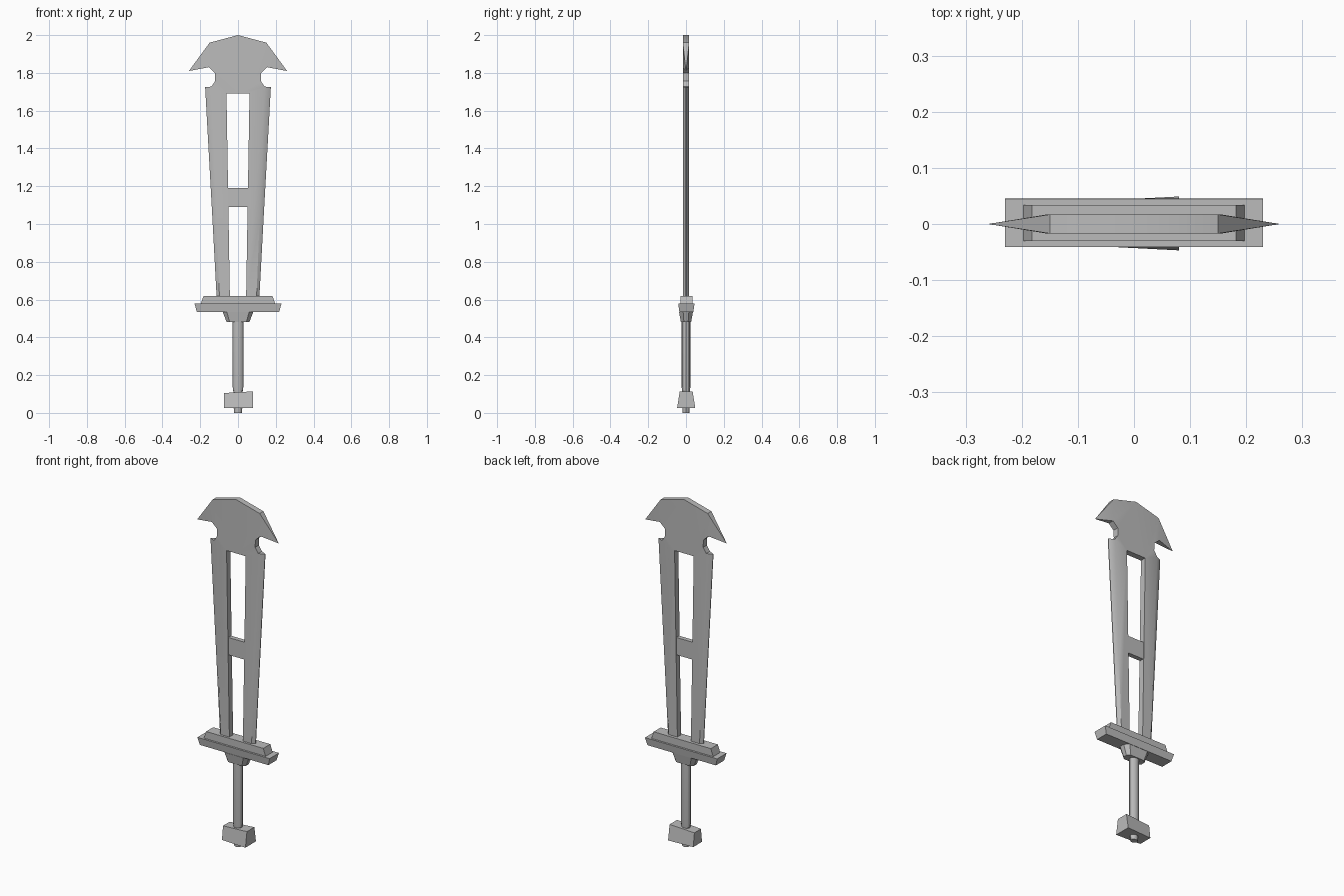
import bpy, bmesh, math

default = bpy.data.objects.get("Cube")
if default:
    bpy.data.objects.remove(default, do_unlink=True)

# Single steel colour
steel = bpy.data.materials.new("steel_grey")
steel.use_nodes = True
grey = (0.5, 0.5, 0.5, 1)
steel.diffuse_color = grey
steel.node_tree.nodes["Principled BSDF"].inputs["Base Color"].default_value = grey


def finish(name, bm, mirror=False, smooth=False):
    bmesh.ops.recalc_face_normals(bm, faces=bm.faces[:])
    mesh = bpy.data.meshes.new(name)
    bm.to_mesh(mesh)
    bm.free()
    mesh.materials.append(steel)
    obj = bpy.data.objects.new(name, mesh)
    bpy.context.collection.objects.link(obj)
    if mirror:
        mod = obj.modifiers.new("mirror", 'MIRROR')
        mod.use_clip = True
    if smooth:
        bpy.ops.object.select_all(action='DESELECT')
        obj.select_set(True)
        bpy.context.view_layer.objects.active = obj
        bpy.ops.object.shade_smooth_by_angle(angle=math.radians(32))
    return obj


def loft(name, rings, smooth=False):
    """Skin a stack of (z, outline) rings and cap both ends."""
    bm = bmesh.new()
    loops = [[bm.verts.new((x, y, z)) for x, y in pts] for z, pts in rings]
    n = len(loops[0])
    for low, high in zip(loops, loops[1:]):
        for i in range(n):
            j = (i + 1) % n
            bm.faces.new((low[i], low[j], high[j], high[i]))
    bm.faces.new(loops[0][::-1])
    bm.faces.new(loops[-1])
    return finish(name, bm, smooth=smooth)


def rect(x, y, cy=0.002):
    return [(-x, cy - y), (x, cy - y), (x, cy + y), (-x, cy + y)]


def chamfered(x, y, c):
    return [(-x + c, -y), (x - c, -y), (x, -y + c), (x, y - c),
            (x - c, y), (-x + c, y), (-x, y - c), (-x, -y + c)]


def oval(x, y, n=12):
    return [(x * math.cos(math.tau * i / n), y * math.sin(math.tau * i / n))
            for i in range(n)]


# Blade half: named points (x, z, half thickness) and flat panels
T, E = 0.017, 0.002
points = {
    "crown": (0, 2.0, T), "shoulder": (0.15, 1.96, T), "barb": (0.26, 1.81, 0),
    "under": (0.155, 1.83, T), "notch_a": (0.123, 1.80, T),
    "notch_b": (0.121, 1.757, T), "notch_c": (0.141, 1.727, T),
    "edge_top": (0.174, 1.725, E), "edge_mid": (0.135, 1.02, E),
    "edge_low": (0.113, 0.61, E), "flat_mid": (0.114, 1.02, T),
    "flat_low": (0.098, 0.61, T), "slot_low": (0.043, 0.61, T),
    "slot_top": (0.061, 1.69, T), "slot_centre": (0, 1.69, T),
}
panels = [
    "crown shoulder under notch_a notch_b notch_c slot_top slot_centre",
    "shoulder barb under",
    "slot_top notch_c flat_mid flat_low slot_low",
    "notch_c edge_top edge_mid flat_mid",
    "flat_mid edge_mid edge_low flat_low",
]
bm = bmesh.new()
front = {k: bm.verts.new((x, -h, z)) for k, (x, z, h) in points.items()}
back = {k: bm.verts.new((x, h, z)) for k, (x, z, h) in points.items()}
used = {}
for panel in panels:
    keys = panel.split()
    bm.faces.new([front[k] for k in keys])
    bm.faces.new([back[k] for k in reversed(keys)])
    for a, b in zip(keys, keys[1:] + keys[:1]):
        used.setdefault(frozenset((a, b)), []).append((a, b))
# Close the rim, leaving the mirror seam open
for pairs in used.values():
    a, b = pairs[0]
    if len(pairs) == 1 and points[a][0] + points[b][0] > 0:
        bm.faces.new((front[b], front[a], back[a], back[b]))
bmesh.ops.remove_doubles(bm, verts=bm.verts[:], dist=0.0001)
finish("blade", bm, mirror=True, smooth=True)

# Bridge across the blade slot
loft("blade_bridge", [(1.09, rect(0.056, 0.013, 0)), (1.19, rect(0.056, 0.013, 0))])

# Guard in two steps, with the collar below
loft("guard_upper", [(0.578, rect(0.197, 0.032)), (0.62, rect(0.182, 0.032))])
loft("guard_lower", [(0.535, rect(0.218, 0.037)), (0.578, rect(0.23, 0.043))])
loft("guard_collar", [(0.48, chamfered(0.06, 0.027, 0.016)),
                      (0.535, chamfered(0.081, 0.037, 0.022))])

# Grip, pommel and end knob
loft("grip", [(0.09, oval(0.021, 0.018)), (0.135, oval(0.028, 0.023)),
              (0.48, oval(0.028, 0.023))], smooth=True)
pommel = loft("pommel", [
    (0.027, [(-0.075, -0.039), (0.08, -0.047), (0.08, 0.049), (-0.075, 0.041)]),
    (0.11, [(-0.075, -0.029), (0.08, -0.033), (0.08, 0.035), (-0.075, 0.031)])])
for v in pommel.data.vertices:
    if v.co.z > 0.1:
        v.co.z += 0.004 if v.co.x > 0 else -0.005
loft("end_knob", [(0, oval(0.021, 0.018)), (0.03, oval(0.023, 0.02))], smooth=True)
